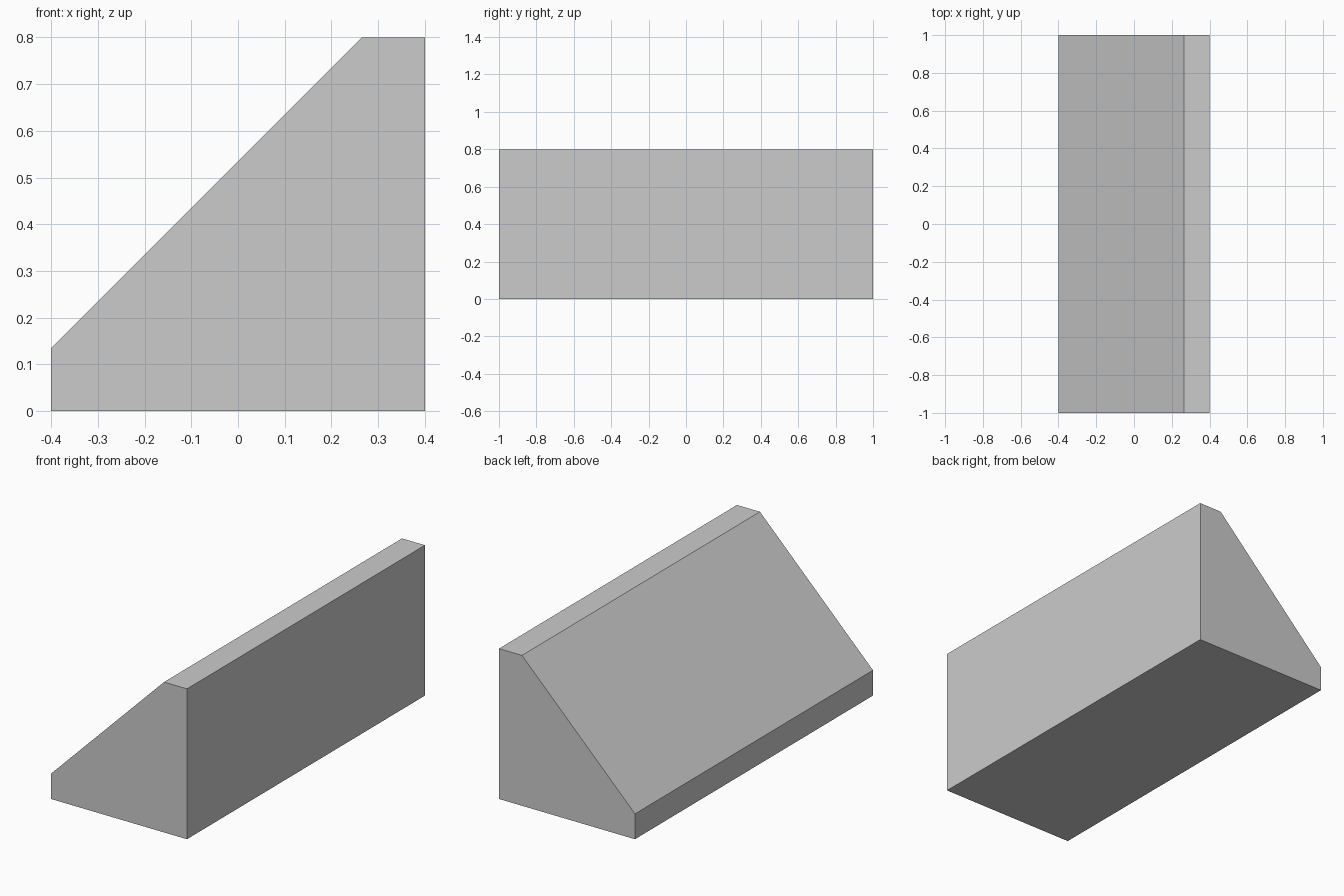
import bpy
import bmesh

if "Cube" in bpy.data.objects:
    bpy.data.objects.remove(bpy.data.objects["Cube"])

HALF_LENGTH = 1.0
# Cross-section in x, z: a block with one large chamfer
PROFILE = [(-0.4, 0), (0.4, 0), (0.4, 0.8), (0.265, 0.8), (-0.4, 0.135)]

# Extrude the profile along y
bm = bmesh.new()
face = bm.faces.new([bm.verts.new((x, -HALF_LENGTH, z)) for x, z in PROFILE])
extruded = bmesh.ops.extrude_face_region(bm, geom=[face], use_keep_orig=True)
new_verts = [g for g in extruded["geom"] if isinstance(g, bmesh.types.BMVert)]
bmesh.ops.translate(bm, verts=new_verts, vec=(0, 2 * HALF_LENGTH, 0))
bmesh.ops.recalc_face_normals(bm, faces=bm.faces)

# Sloped block
mesh = bpy.data.meshes.new("sloped_block")
bm.to_mesh(mesh)
bm.free()
block = bpy.data.objects.new("sloped_block", mesh)
bpy.context.collection.objects.link(block)
